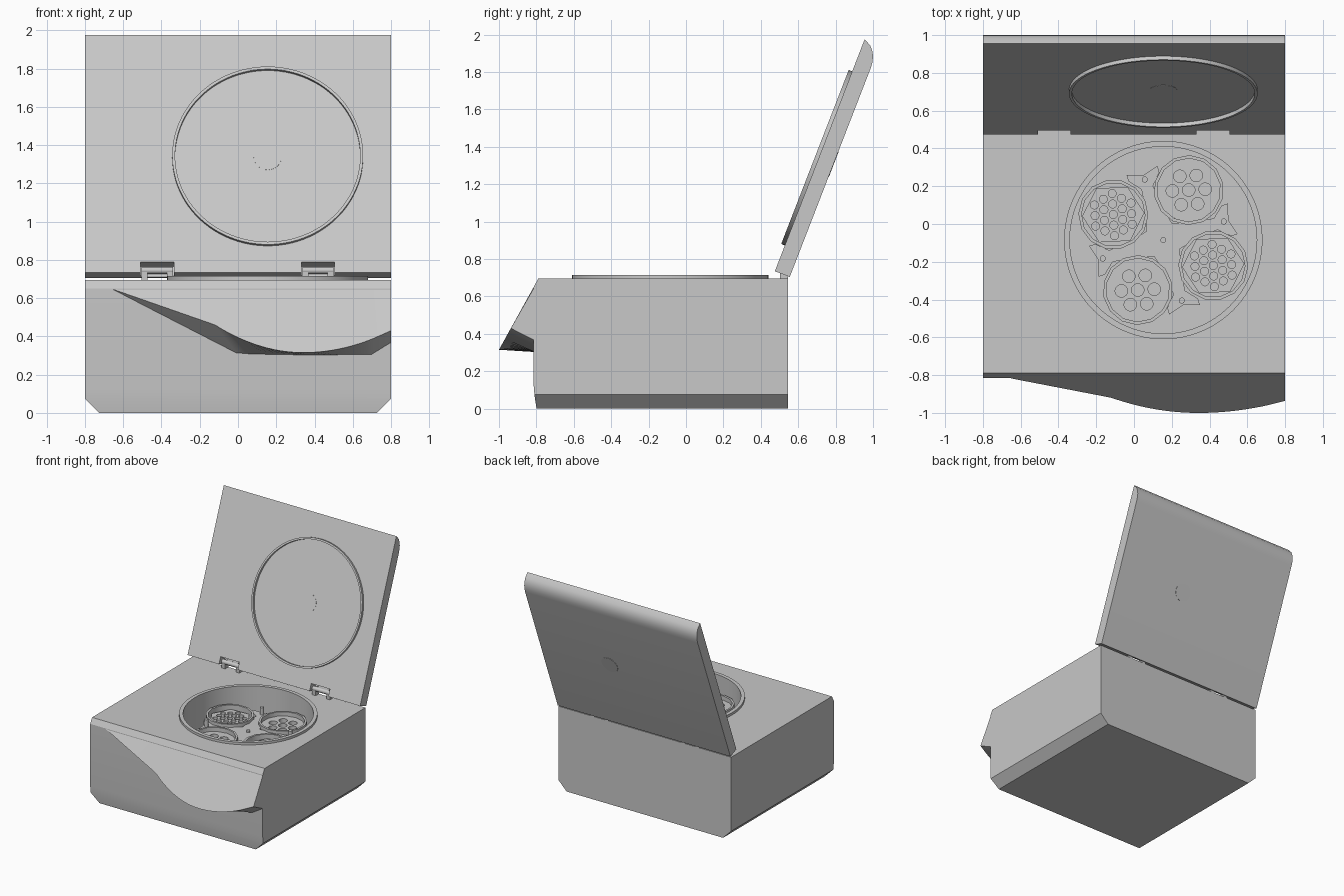
import bpy, bmesh, math
from mathutils import Matrix, Vector

if "Cube" in bpy.data.objects:
    bpy.data.objects.remove(bpy.data.objects["Cube"], do_unlink=True)

GREY = (0.58, 0.58, 0.58, 1.0)
mat = bpy.data.materials.new("light_grey")
mat.diffuse_color = GREY
mat.use_nodes = True
mat.node_tree.nodes["Principled BSDF"].inputs["Base Color"].default_value = GREY


def finish(name, bm, matrix=None):
    bmesh.ops.recalc_face_normals(bm, faces=bm.faces[:])
    if matrix is not None:
        bm.transform(matrix)
    me = bpy.data.meshes.new(name)
    bm.to_mesh(me)
    bm.free()
    me.materials.append(mat)
    ob = bpy.data.objects.new(name, me)
    bpy.context.collection.objects.link(ob)
    return ob


def activate(ob):
    bpy.ops.object.select_all(action='DESELECT')
    ob.select_set(True)
    bpy.context.view_layer.objects.active = ob


def smooth(ob, angle=30):
    activate(ob)
    bpy.ops.object.shade_smooth_by_angle(angle=math.radians(angle))
    return ob


def add_cyl(bm, x, y, z0, z1, r, n=32, turn=0.0):
    m = Matrix.Translation((x, y, (z0 + z1) / 2)) @ Matrix.Rotation(turn, 4, 'Z')
    bmesh.ops.create_cone(bm, cap_ends=True, segments=n, radius1=r, radius2=r,
                          depth=z1 - z0, matrix=m)


def add_box(bm, lo, hi):
    size = [b - a for a, b in zip(lo, hi)]
    mid = [(a + b) / 2 for a, b in zip(lo, hi)]
    bmesh.ops.create_cube(bm, size=1, matrix=Matrix.Translation(mid) @ Matrix.Diagonal((*size, 1)))


def loft(sections):
    """Closed solid through equal-length cross-sections."""
    bm = bmesh.new()
    rows = [[bm.verts.new(p) for p in s] for s in sections]
    n = len(rows[0])
    for a, b in zip(rows, rows[1:]):
        for i in range(n):
            j = (i + 1) % n
            bm.faces.new((a[i], a[j], b[j], b[i]))
    bm.faces.new(rows[0])
    bm.faces.new(rows[-1])
    return bm


def ring(name, ri, ro, z0, z1, matrix, n=96):
    """Square-section ring about local z."""
    bm = bmesh.new()
    prof = [(ri, z0), (ro, z0), (ro, z1), (ri, z1)]
    rows = [[bm.verts.new((r * math.cos(t), r * math.sin(t), z)) for r, z in prof]
            for t in (2 * math.pi * k / n for k in range(n))]
    for k in range(n):
        a, b = rows[k], rows[(k + 1) % n]
        for i in range(4):
            j = (i + 1) % 4
            bm.faces.new((a[i], b[i], b[j], a[j]))
    return smooth(finish(name, bm, matrix))


def cut(ob, bm, matrix=None):
    cutter = finish("cutter", bm, matrix)
    cutter.hide_render = True
    mod = ob.modifiers.new("cut", 'BOOLEAN')
    mod.operation, mod.solver, mod.object = 'DIFFERENCE', 'EXACT', cutter
    activate(ob)
    bpy.ops.object.modifier_apply(modifier="cut")
    bpy.data.objects.remove(cutter, do_unlink=True)


W, TOP = 0.8, 0.695
CX, CY = 0.155, -0.085          # bowl centre
FLOOR = 0.38

# Housing with chamfered lower sides
prof = [(0.545, 0), (0.545, TOP), (-0.79, TOP), (-0.815, 0.65),
        (-0.815, 0.13), (-0.81, 0.07), (-0.799, 0)]
bm = loft([[(x, y, z) for y, z in prof] for x in (-W, W)])
for s in (-1, 1):
    res = bmesh.ops.bisect_plane(bm, geom=bm.verts[:] + bm.edges[:] + bm.faces[:],
                                 plane_co=(s * W, 0, 0.075), plane_no=(s, 0, -1), clear_outer=True)
    edges = [e for e in res["geom_cut"] if isinstance(e, bmesh.types.BMEdge)]
    bmesh.ops.holes_fill(bm, edges=edges, sides=0)
housing = finish("housing", bm)
bm = bmesh.new()
add_cyl(bm, CX, CY, FLOOR, 1.0, 0.495, 96)
cut(housing, bm)
smooth(housing, 20)


# Sloping front visor with a swept lower edge
def slope_y(z):
    return -0.79 - (TOP - z) * 0.553


secs = []


def section(x, z, xw, zw):
    secs.append([(x, -0.81, 0.652), (x, slope_y(z), z), (xw, -0.808, zw)])


section(-0.65, 0.645, -0.65, 0.64)
for k in range(25):
    x = -0.12 + 0.82 * k / 24
    z = 0.315 + (0.685 if x < 0.34 else 0.545) * (x - 0.34) ** 2
    section(x, z, 0.7 * k / 24, 0.303)
section(W, 0.43, W, 0.365)
smooth(finish("front_visor", loft(secs)), 15)

# Bowl rim
BOWL = Matrix.Translation((CX, CY, 0))
ring("bowl_rim", 0.495, 0.525, 0.66, 0.715, BOWL)

# Open lid, rounded along its far edge
prof = [(0.475, 0.735), (0.555, 0.705), (0.988, 1.822), (0.996, 1.85), (1.0, 1.88),
        (0.997, 1.91), (0.985, 1.942), (0.955, 1.975)]
lid = finish("lid", loft([[(x, y, z) for y, z in prof] for x in (-W, W)]))
LID = Matrix.Translation((0, 0.475, 0.735)) @ Matrix.Rotation(math.radians(68.8), 4, 'X')
HINGES = (-0.422, 0.418)
bm = bmesh.new()
for hx in HINGES:
    add_box(bm, (hx - 0.087, -0.15, -0.07), (hx + 0.087, 0.059, 0.1))
cut(lid, bm, LID)
smooth(lid, 25)

# Lid seal and sight port
SEAL = LID @ Matrix.Translation((CX, 0.647, 0))
ring("lid_seal", 0.484, 0.499, -0.01, 0.021, SEAL)
bm = bmesh.new()
add_cyl(bm, 0, 0, -0.0872, 0.0015, 0.073, 48)
smooth(finish("lid_port", bm, SEAL))

# Hinges: centre knuckle, two outer posts and a pin
for side, hx in zip(("right", "left"), HINGES):
    bm = bmesh.new()
    for s in (-1, 1):
        c = hx + s * 0.066
        add_box(bm, (c - 0.016, 0.503, TOP - 0.005), (c + 0.016, 0.545, 0.745))
    add_box(bm, (hx - 0.05, 0.515, 0.728), (hx + 0.05, 0.56, 0.76))
    finish(side + "_hinge", bm)
    bm = bmesh.new()
    add_cyl(bm, 0, 0, -0.082, 0.082, 0.018, 20)
    smooth(finish(side + "_hinge_pin", bm,
                  Matrix.Translation((hx, 0.518, 0.745)) @ Matrix.Rotation(math.pi / 2, 4, 'Y')))

# Rotor cross with forked arm ends
A0 = math.radians(17)
pts = []
for k in range(4):
    a = A0 + k * math.pi / 2
    for r, w in ((0.17, -0.045), (0.29, -0.032), (0.35, -0.085), (0.385, -0.085), (0.36, 0),
                 (0.385, 0.085), (0.35, 0.085), (0.29, 0.032), (0.17, 0.045)):
        pts.append((r * math.cos(a) - w * math.sin(a), r * math.sin(a) + w * math.cos(a)))
    a += math.pi / 4
    pts.append((0.1 * math.cos(a), 0.1 * math.sin(a)))
finish("rotor_cross", loft([[(x, y, z) for x, y in pts] for z in (0.50, 0.56)]), BOWL)

bm = bmesh.new()
add_cyl(bm, 0, 0, FLOOR - 0.01, 0.51, 0.07)
add_cyl(bm, 0, 0, 0.55, 0.575, 0.015, 16)
for k in range(4):
    a = A0 + k * math.pi / 2
    add_cyl(bm, 0.335 * math.cos(a), 0.335 * math.sin(a), 0.55, 0.62, 0.016, 16)
smooth(finish("rotor_hub_and_pins", bm, BOWL))


# Swing buckets with tube racks
def hex_grid(rings, step):
    for q in range(-rings, rings + 1):
        for r in range(-rings, rings + 1):
            if abs(q + r) <= rings:
                yield step * (q + r / 2), step * r * math.sqrt(3) / 2


for k in range(4):
    a = math.radians(63 + 90 * k)
    place = BOWL @ Matrix.Rotation(a, 4, 'Z') @ Matrix.Translation((0.297, 0, 0))
    big = k % 2 == 0
    ring("bucket_%d" % (k + 1), 0.168, 0.185, 0.43, 0.585, place, 14)
    bm = bmesh.new()
    add_cyl(bm, 0, 0, 0.43, 0.55, 0.172 if big else 0.165, 14 if big else 6)
    rack = finish("tube_rack_%d" % (k + 1), bm, place)
    bm = bmesh.new()
    for x, y in hex_grid(1 if big else 2, 0.087 if big else 0.056):
        add_cyl(bm, x, y, 0.45, 0.7, 0.033 if big else 0.021, 20)
    cut(rack, bm, place)
    smooth(rack)
    bm = bmesh.new()
    add_cyl(bm, 0, 0, 0.42, 0.44, 0.175, 14)
    finish("bucket_base_%d" % (k + 1), bm, place)
